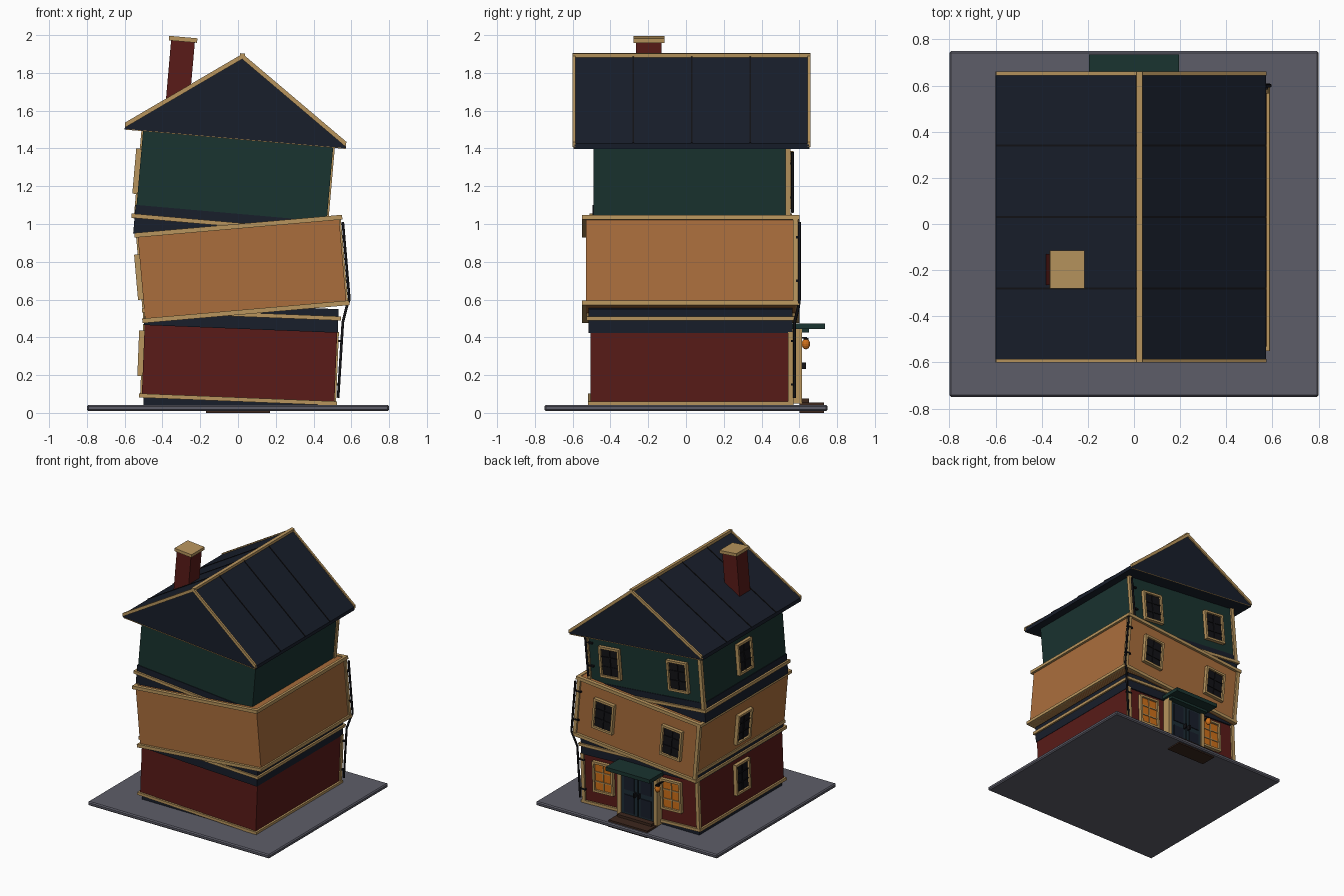
import bpy, bmesh
from math import radians
from mathutils import Matrix, Vector

if "Cube" in bpy.data.objects:
    bpy.data.objects.remove(bpy.data.objects["Cube"])

YC = 0.025  # house centre in depth


def material(name, rgb):
    m = bpy.data.materials.new(name)
    m.use_nodes = True
    m.diffuse_color = (*rgb, 1)
    m.node_tree.nodes["Principled BSDF"].inputs["Base Color"].default_value = (*rgb, 1)
    return m


RED = material("red_paint", (0.1, 0.011, 0.009))
OCHRE = material("ochre_paint", (0.4, 0.155, 0.045))
GREEN = material("green_paint", (0.01, 0.033, 0.029))
NAVY = material("navy_slate", (0.009, 0.013, 0.024))
GOLD = material("gold_trim", (0.48, 0.3, 0.11))
STONE = material("paving", (0.11, 0.11, 0.14))
BLACK = material("dark_iron", (0.006, 0.006, 0.008))
GLOW = material("lit_glass", (0.62, 0.16, 0.01))
DOOR = material("door_paint", (0.012, 0.025, 0.035))
WOOD = material("step_wood", (0.045, 0.02, 0.012))


def finish(name, bm, mat, frame):
    bmesh.ops.recalc_face_normals(bm, faces=bm.faces)
    bm.transform(frame)
    mesh = bpy.data.meshes.new(name)
    bm.to_mesh(mesh)
    bm.free()
    mesh.materials.append(mat)
    ob = bpy.data.objects.new(name, mesh)
    bpy.context.collection.objects.link(ob)
    return ob


def boxes(name, mat, frame, spans):
    """One object from boxes given as (x range, y range, z range)."""
    bm = bmesh.new()
    for span in spans:
        lo, hi = Vector([s[0] for s in span]), Vector([s[1] for s in span])
        m = Matrix.Translation((lo + hi) / 2) @ Matrix.Diagonal((*(hi - lo), 1))
        bmesh.ops.create_cube(bm, size=1, matrix=m)
    return finish(name, bm, mat, frame)


def mid(c, half):
    return (c - half, c + half)


def ring(name, frame, hx, hy, z, mat=GOLD):
    """Solid slab that shows as a trim band round a storey."""
    boxes(name, mat, frame, [(mid(0, hx), mid(0, hy), z)])


def prism(name, mat, frame, profile, y0, y1):
    """Extrude an x-z profile along y."""
    bm = bmesh.new()
    face = bm.faces.new([bm.verts.new((x, y0, z)) for x, z in profile])
    out = bmesh.ops.extrude_face_region(bm, geom=[face])["geom"]
    bmesh.ops.translate(bm, vec=(0, y1 - y0, 0),
                        verts=[v for v in out if isinstance(v, bmesh.types.BMVert)])
    return finish(name, bm, mat, frame)


def window(name, frame, glass):
    """Sash window facing local +y, centred on the frame origin."""
    w, h, t = 0.09, 0.12, 0.017
    boxes(name + "_glass", glass, frame, [(mid(0, w - t), (-0.01, 0.012), mid(0, h - t))])
    bars = [(mid(s * (w - t / 2), t / 2), (-0.01, 0.028), mid(0, h)) for s in (-1, 1)]
    bars += [(mid(0, w), (-0.01, 0.028), mid(s * (h - t / 2), t / 2)) for s in (-1, 1)]
    boxes(name + "_frame", GOLD, frame, bars)
    sash = [(mid(0, 0.004), (0, 0.018), mid(0, h - t))]
    sash += [(mid(0, w - t), (0, 0.018), mid(s * h / 3.2, 0.004)) for s in (-1, 1)]
    boxes(name + "_glazing_bars", GOLD if glass is GLOW else BLACK, frame, sash)


def storey(name, x, z, tilt, hx, hy, z0, z1, mat, win_z, win_x, glass):
    """Tilted box with back corner posts, two back windows and one side window."""
    frame = Matrix.Translation((x, YC, z)) @ Matrix.Rotation(radians(tilt), 4, 'Y')
    boxes(name + "_walls", mat, frame, [(mid(0, hx), mid(0, hy), (z0, z1))])
    boxes(name + "_corner_posts", GOLD, frame,
          [(mid(s * (hx - 0.005), 0.014), mid(hy, 0.014), (z0, z1)) for s in (-1, 1)])
    for label, s in (("left", 1), ("right", -1)):
        window(f"{name}_back_{label}_window",
               frame @ Matrix.Translation((win_x + s * 0.3, hy, win_z)), glass)
    window(name + "_side_window", frame @ Matrix.Translation((-hx, 0, win_z))
           @ Matrix.Rotation(radians(90), 4, 'Z'), BLACK)
    return frame


# Ground slab and plinth
I = Matrix.Identity(4)
slab = boxes("ground_slab", STONE, I, [(mid(0, 0.8), mid(0, 0.75), (0.01, 0.042))])
bev = slab.modifiers.new("edge", 'BEVEL')
bev.width = 0.008
boxes("plinth", NAVY, I, [(mid(0, 0.5), mid(YC, 0.52), (0.03, 0.078))])

# Three leaning storeys
lower = storey("lower_storey", 0, 0.06, 2.3, 0.51, 0.53, 0, 0.39, RED, 0.235, 0.02, GLOW)
ring("lower_base_trim", lower, 0.525, 0.545, (0, 0.022))
ring("lower_cornice", lower, 0.513, 0.54, (0.385, 0.51), NAVY)
ring("lower_cornice_trim", lower, 0.527, 0.553, (0.45, 0.472))

middle = storey("middle_storey", 0.0425, 0.5225, -5, 0.535, 0.555, 0, 0.47, OCHRE, 0.245, -0.01, BLACK)
ring("middle_base_trim", middle, 0.55, 0.575, (0, 0.025))
ring("middle_top_trim_core", middle, 0.53, 0.55, (0.46, 0.474), OCHRE)
boxes("middle_top_trim", GOLD, middle,
      [(mid(s * 0.54, 0.012), mid(0, 0.575), (0.455, 0.48)) for s in (-1, 1)]
      + [(mid(0, 0.55), mid(s * 0.56, 0.015), (0.455, 0.48)) for s in (-1, 1)])

upper = storey("upper_storey", -0.04, 0.985, 5, 0.505, 0.515, 0, 0.47, GREEN, 0.25, 0, BLACK)
ring("upper_skirt", upper, 0.51, 0.52, (-0.08, 0.072), NAVY)
ring("upper_base_trim", upper, 0.527, 0.535, (0.002, 0.025))

# Gable roof with gold verges, ridge and standing seams
eave_l, eave_r, ridge = (-0.603, 0.492), (0.572, 0.492), (-0.016, 0.908)
prism("roof", NAVY, upper, [(-0.603, 0.464), (0.572, 0.464), eave_r, ridge, eave_l], -0.615, 0.625)


def slope_strip(name, mat, y, half, rise, drop):
    top = [(p[0], p[1] + rise) for p in (eave_l, ridge, eave_r)]
    low = [(p[0], p[1] - drop) for p in (eave_r, ridge, eave_l)]
    prism(name, mat, upper, top + low, y - half, y + half)


for label, y in (("front", -0.617), ("back", 0.627)):
    slope_strip(label + "_verge", GOLD, y, 0.008, 0.01, 0.018)
    boxes(label + "_gable_sill", GOLD, upper, [((-0.59, 0.57), mid(y, 0.003), (0.464, 0.468))])
for i in range(3):
    slope_strip(f"roof_seam_{i + 1}", BLACK, -0.305 + i * 0.31, 0.004, 0.005, 0.005)
boxes("ridge_cap", GOLD, upper, [(mid(ridge[0], 0.013), (-0.625, 0.635), (0.895, 0.92))])

# Chimney
stack = upper @ Matrix.Translation((-0.336, -0.222, 0))
boxes("chimney", RED, stack, [(mid(0, 0.063), mid(0, 0.068), (0.6, 0.96))])
boxes("chimney_cap", GOLD, stack, [(mid(0, 0.075), mid(0, 0.082), (0.955, 0.979))])

# Entrance: steps, double door, jambs, canopy and lantern
boxes("steps", WOOD, I, [(mid(0, 0.17), (0.6, 0.73), (0, 0.056)),
                         (mid(0, 0.15), (0.56, 0.65), (0.05, 0.075))])
boxes("double_door", DOOR, I, [(mid(s * 0.074, 0.07), (0.54, 0.605), (0.06, 0.44)) for s in (-1, 1)])
boxes("door_panels", NAVY, I, [(mid(s * 0.074, 0.045), (0.6, 0.612), mid(z, 0.07))
                               for s in (-1, 1) for z in (0.16, 0.34)])
boxes("door_jambs", GOLD, I, [(mid(s * 0.16, 0.016), (0.54, 0.615), (0.05, 0.445)) for s in (-1, 1)])
boxes("door_handles", BLACK, I, [(mid(s * 0.018, 0.006), (0.6, 0.635), mid(0.25, 0.018)) for s in (-1, 1)])
boxes("canopy", GREEN, I, [(mid(0, 0.195), (0.54, 0.735), (0.443, 0.472)),
                           (mid(0, 0.175), (0.54, 0.65), (0.425, 0.445))])
bm = bmesh.new()
bmesh.ops.create_uvsphere(bm, u_segments=12, v_segments=8, radius=0.022)
finish("lantern", bm, GLOW, Matrix.Translation((-0.195, 0.635, 0.365)) @ Matrix.Diagonal((1, 1, 1.3, 1)))
boxes("lantern_bracket", BLACK, I, [(mid(-0.195, 0.006), (0.55, 0.64), (0.393, 0.403)),
                                    (mid(-0.195, 0.014), mid(0.635, 0.014), (0.388, 0.396))])


# Drainpipes down the back left corner
def pipe(name, pts):
    cu = bpy.data.curves.new(name, 'CURVE')
    cu.dimensions = '3D'
    cu.bevel_depth = 0.008
    cu.bevel_resolution = 1
    cu.use_fill_caps = True
    sp = cu.splines.new('POLY')
    sp.points.add(len(pts) - 1)
    for p, co in zip(sp.points, pts):
        p.co = (*co, 1)
    cu.materials.append(BLACK)
    bpy.context.collection.objects.link(bpy.data.objects.new(name, cu))


pipe("upper_drainpipe", [(0.495, 0.565, 1.38), (0.466, 0.565, 1.06)])
pipe("lower_drainpipe", [(0.555, 0.6, 1.01), (0.59, 0.6, 0.6), (0.575, 0.595, 0.56),
                         (0.555, 0.575, 0.48), (0.53, 0.575, 0.08)])
boxes("pipe_brackets", BLACK, I, [((x - 0.05, x), mid(y, 0.008), mid(z, 0.006)) for x, y, z in
                                  ((0.49, 0.55, 1.32), (0.475, 0.55, 1.14), (0.56, 0.59, 0.93),
                                   (0.58, 0.59, 0.7), (0.55, 0.565, 0.38), (0.535, 0.565, 0.15))])
